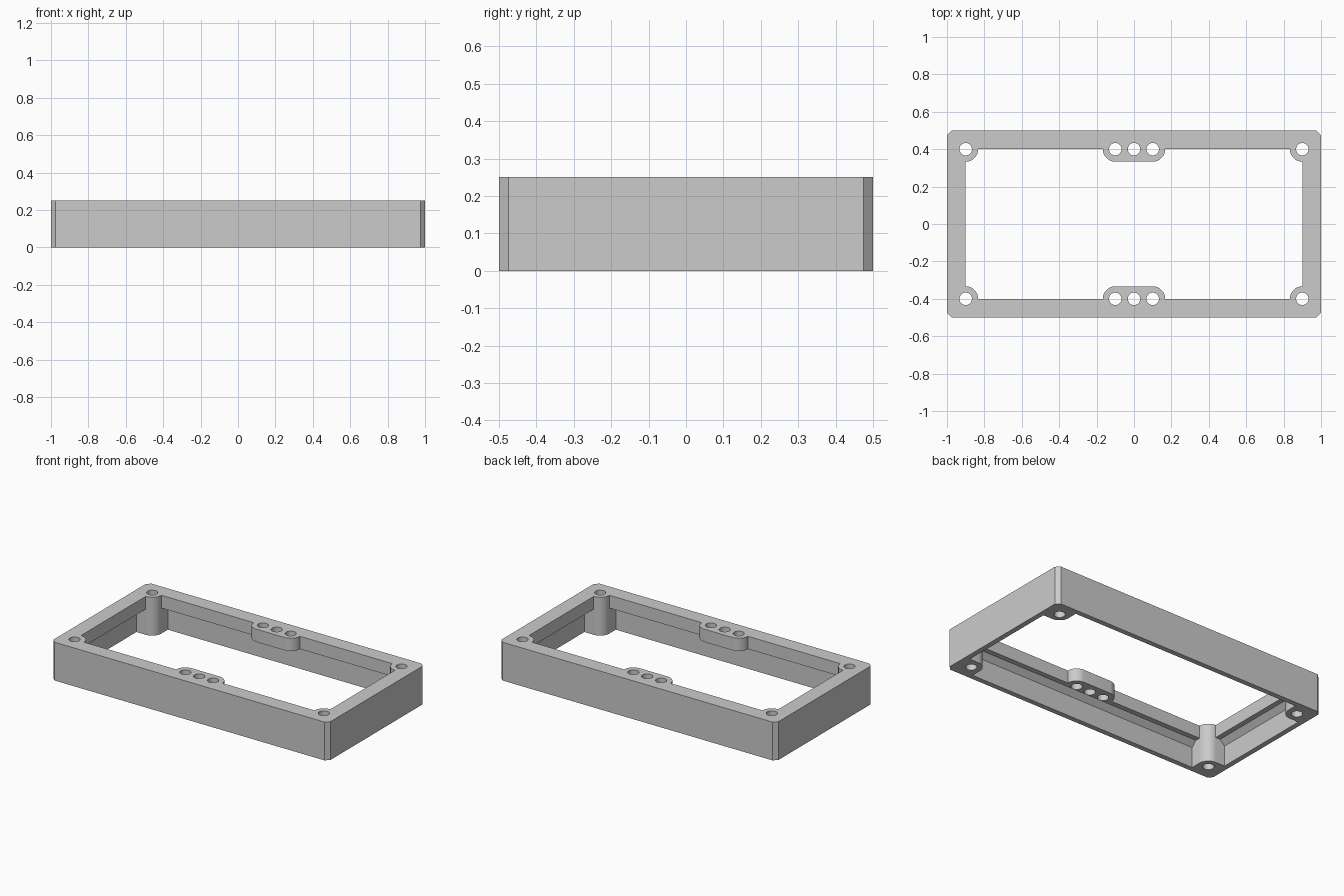
import bpy, bmesh
from math import pi, cos, sin

cube = bpy.data.objects.get("Cube")
if cube:
    bpy.data.objects.remove(cube, do_unlink=True)

MM = 1 / 30            # design module
HEIGHT = 7.5 * MM
RIM_Z = 5 * MM         # underside of the rim and middle bosses
HOLE_R = MM
BOSS_R = 2 * MM
POST_X, POST_Y = 0.9, 0.4


def make_object(name, bm):
    bmesh.ops.recalc_face_normals(bm, faces=bm.faces)
    mesh = bpy.data.meshes.new(name)
    bm.to_mesh(mesh)
    bm.free()
    obj = bpy.data.objects.new(name, mesh)
    bpy.context.collection.objects.link(obj)
    return obj


def loft(name, rings):
    """Closed solid through rings of (x, y, z) points of equal length."""
    bm = bmesh.new()
    loops = [[bm.verts.new(p) for p in ring] for ring in rings]
    n = len(loops[0])
    for a, b in zip(loops, loops[1:]):
        for i in range(n):
            j = (i + 1) % n
            bm.faces.new((a[i], a[j], b[j], b[i]))
    bm.faces.new(loops[0])
    bm.faces.new(loops[-1])
    return make_object(name, bm)


def prism(name, outline, z0, z1):
    return loft(name, [[(x, y, z) for x, y in outline] for z in (z0, z1)])


def arc(cx, cy, r, a0, a1, steps):
    return [(cx + r * cos(a0 + (a1 - a0) * i / steps),
             cy + r * sin(a0 + (a1 - a0) * i / steps)) for i in range(steps + 1)]


def rect(inset, z):
    x, y = 1 - inset, 0.5 - inset
    return [(-x, -y, z), (x, -y, z), (x, y, z), (-x, y, z)]


def subtract(target, cutter):
    mod = target.modifiers.new("cut", "BOOLEAN")
    mod.operation = "DIFFERENCE"
    mod.solver = "EXACT"
    mod.object = cutter
    bpy.context.view_layer.objects.active = target
    bpy.ops.object.modifier_apply(modifier=mod.name)
    bpy.data.objects.remove(cutter, do_unlink=True)


# Outer block with chamfered vertical corners
c = 0.025
corner = [(1 - c, 0.5), (1, 0.5 - c)]
outline = (corner + [(x, -y) for x, y in reversed(corner)]
           + [(-x, -y) for x, y in corner]
           + [(-x, y) for x, y in reversed(corner)])
frame = prism("frame", outline, 0, HEIGHT)

# Inner opening: thin lower wall, sloped support, flat ledge, thick rim
cavity = loft("cavity_cutter", [
    rect(MM, -0.1), rect(MM, RIM_Z - MM), rect(2 * MM, RIM_Z),
    rect(3 * MM, RIM_Z), rect(3 * MM, HEIGHT + 0.1)])

# Corner posts and middle bosses stay solid, so they come out of the cavity
for sx in (-1, 1):
    for sy in (-1, 1):
        post = arc(POST_X, POST_Y, BOSS_R, pi, 1.5 * pi, 12)
        post += [(1.1, POST_Y - BOSS_R), (1.1, 0.6), (POST_X - BOSS_R, 0.6)]
        subtract(cavity, prism("post", [(sx * x, sy * y) for x, y in post], -0.2, 0.6))
for sy in (-1, 1):
    boss = arc(-0.1, POST_Y, BOSS_R, pi, 1.5 * pi, 12)
    boss += arc(0.1, POST_Y, BOSS_R, 1.5 * pi, 2 * pi, 12)
    boss += [(0.1 + BOSS_R, 0.45), (-0.1 - BOSS_R, 0.45)]
    subtract(cavity, prism("boss", [(x, sy * y) for x, y in boss], RIM_Z, 0.6))

subtract(frame, cavity)

# Screw holes through posts and bosses
for x in (-POST_X, -0.1, 0, 0.1, POST_X):
    for y in (-POST_Y, POST_Y):
        circle = arc(x, y, HOLE_R, 0, 2 * pi, 32)[:-1]
        subtract(frame, prism("hole_cutter", circle, -0.1, 0.5))

# Single grey material
grey = bpy.data.materials.new("light_grey")
grey.use_nodes = True
colour = (0.6, 0.6, 0.6, 1)
grey.diffuse_color = colour
for node in grey.node_tree.nodes:
    if node.type == "BSDF_PRINCIPLED":
        node.inputs["Base Color"].default_value = colour
frame.data.materials.clear()
frame.data.materials.append(grey)

bpy.ops.object.select_all(action="DESELECT")
frame.select_set(True)
bpy.context.view_layer.objects.active = frame
bpy.ops.object.shade_smooth_by_angle(angle=pi / 6)
